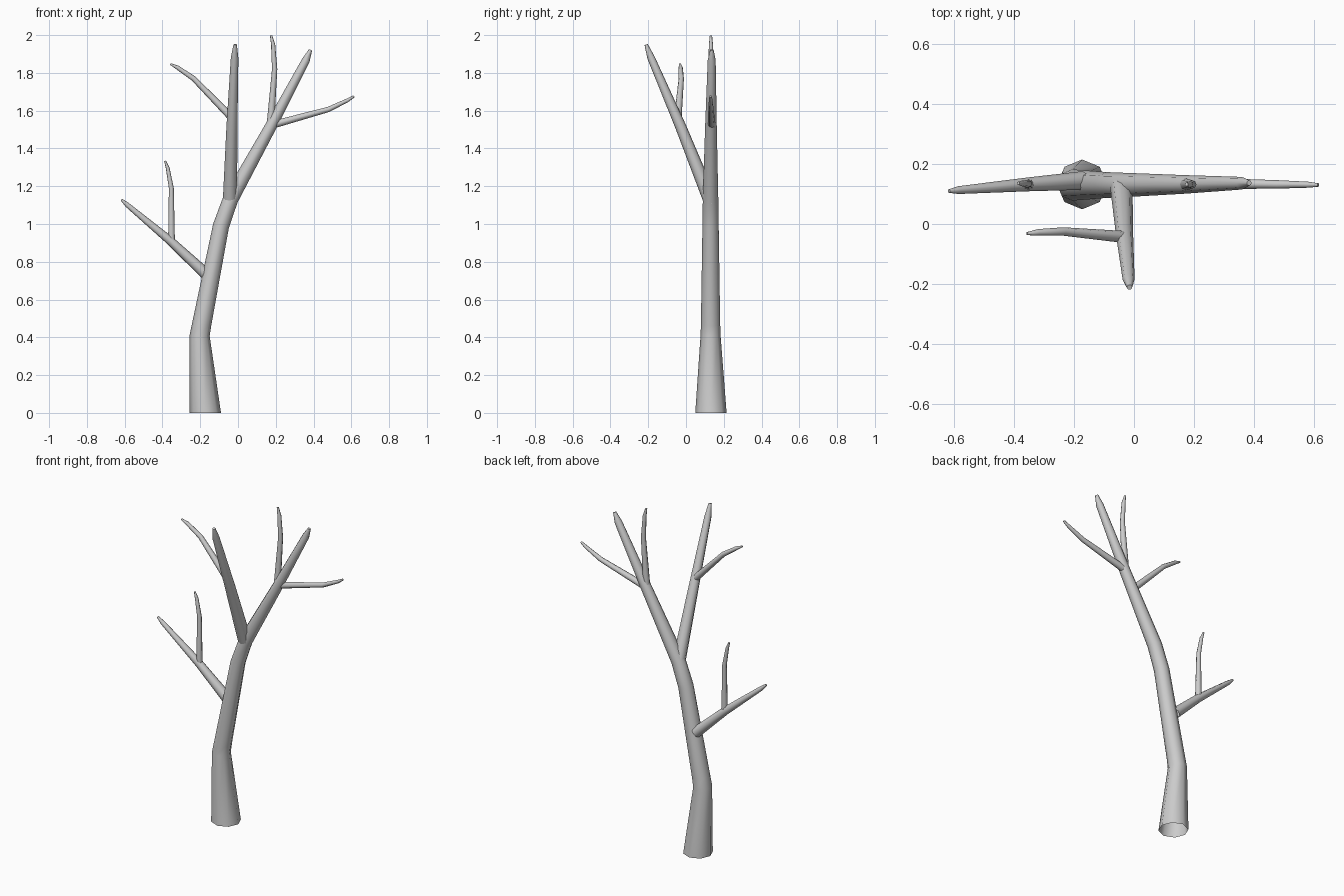
import bpy, bmesh, math
from mathutils import Vector

SIDES = 8


def limb(name, pts):
    """Tapered eight-sided tube through (x, y, z, radius) points, open at the base, capped at the tip."""
    centres = [Vector(p[:3]) for p in pts]
    dirs = [(b - a).normalized() for a, b in zip(centres, centres[1:])]
    bm = bmesh.new()
    rings = []
    across = None
    for i, c in enumerate(centres):
        t = (dirs[max(i - 1, 0)] + dirs[min(i, len(dirs) - 1)]).normalized()
        if i == 0 and c.z == 0:
            t = Vector((0, 0, 1))          # trunk foot sits flat
        if across is None:
            across = Vector((0, 1, 0)) if abs(t.y) < 0.3 else Vector((1, 0, 0))
        u = (across - t * across.dot(t)).normalized()
        across = u
        v = t.cross(u)
        ring = []
        for k in range(SIDES):
            a = 2 * math.pi * k / SIDES
            ring.append(bm.verts.new(c + pts[i][3] * (u * math.cos(a) + v * math.sin(a))))
        rings.append(ring)
    for r0, r1 in zip(rings, rings[1:]):
        for k in range(SIDES):
            n = (k + 1) % SIDES
            bm.faces.new((r0[k], r0[n], r1[n], r1[k]))
    bm.faces.new(rings[-1])
    me = bpy.data.meshes.new(name)
    bm.to_mesh(me)
    bm.free()
    ob = bpy.data.objects.new(name, me)
    bpy.context.collection.objects.link(ob)
    bpy.context.view_layer.objects.active = ob
    ob.select_set(True)
    bpy.ops.object.shade_smooth_by_angle(angle=math.radians(50))
    ob.select_set(False)


# Trunk running on into the right-hand limb
limb("trunk", [(-0.173, 0.132, 0, 0.083), (-0.203, 0.13, 0.41, 0.053),
               (-0.192, 0.13, 0.47, 0.051), (-0.09, 0.13, 0.99, 0.043),
               (-0.04, 0.13, 1.13, 0.041), (0.17, 0.132, 1.51, 0.031),
               (0.36, 0.136, 1.868, 0.021), (0.384, 0.137, 1.922, 0.009)])

# Limb leaning to the front, with its twig
limb("front_limb", [(-0.043, 0.135, 1.11, 0.038), (-0.032, -0.03, 1.52, 0.029),
                    (-0.018, -0.185, 1.88, 0.02), (-0.015, -0.211, 1.95, 0.009)])
limb("front_limb_twig", [(-0.035, -0.043, 1.565, 0.02), (-0.235, -0.025, 1.77, 0.014),
                         (-0.32, -0.028, 1.828, 0.011), (-0.357, -0.032, 1.847, 0.005)])

# Low left branch, with its twig
limb("left_branch", [(-0.17, 0.145, 0.735, 0.031), (-0.355, 0.132, 0.908, 0.023),
                     (-0.585, 0.113, 1.1, 0.013), (-0.617, 0.11, 1.129, 0.006)])
limb("left_branch_twig", [(-0.352, 0.132, 0.905, 0.018), (-0.353, 0.134, 1.19, 0.013),
                          (-0.372, 0.135, 1.295, 0.01), (-0.386, 0.136, 1.334, 0.005)])

# Twigs on the right-hand limb
limb("upright_twig", [(0.172, 0.132, 1.53, 0.02), (0.194, 0.132, 1.82, 0.014),
                      (0.186, 0.132, 1.95, 0.011), (0.175, 0.132, 1.998, 0.006)])
limb("side_twig", [(0.19, 0.136, 1.527, 0.02), (0.48, 0.132, 1.607, 0.014),
                   (0.58, 0.131, 1.655, 0.01), (0.614, 0.13, 1.676, 0.006)])
